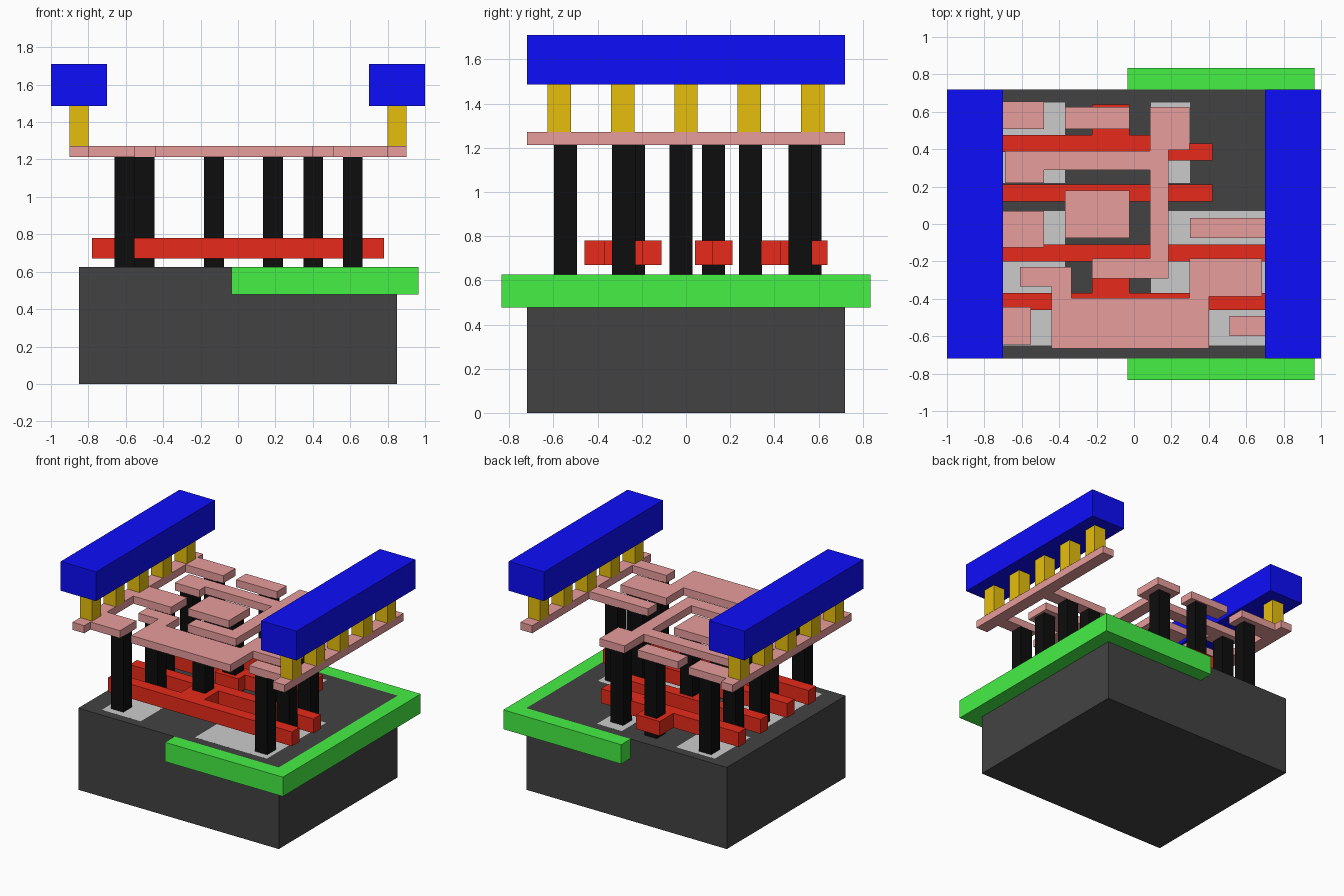
import bpy, bmesh


def material(name, r, g, b):
    m = bpy.data.materials.new(name)
    m.diffuse_color = (r, g, b, 1)
    return m


DARK = material("dark_grey", 0.055, 0.055, 0.055)
LIGHT = material("light_grey", 0.65, 0.65, 0.65)
GREEN = material("green", 0.06, 0.87, 0.06)
RED = material("red", 0.80, 0.023, 0.01)
BLACK = material("black", 0.004, 0.004, 0.004)
PINK = material("pink", 0.80, 0.34, 0.33)
YELLOW = material("yellow", 0.80, 0.52, 0.004)
BLUE = material("blue", 0.004, 0.004, 0.95)


def plate(name, outline, z0, z1, mat):
    """Extrude a flat outline from z0 up to z1."""
    bm = bmesh.new()
    face = bm.faces.new([bm.verts.new((x, y, z0)) for x, y in outline])
    new = bmesh.ops.extrude_face_region(bm, geom=[face])["geom"]
    top = [v for v in new if isinstance(v, bmesh.types.BMVert)]
    bmesh.ops.translate(bm, verts=top, vec=(0, 0, z1 - z0))
    bmesh.ops.recalc_face_normals(bm, faces=bm.faces)
    mesh = bpy.data.meshes.new(name)
    bm.to_mesh(mesh)
    bm.free()
    mesh.materials.append(mat)
    ob = bpy.data.objects.new(name, mesh)
    bpy.context.collection.objects.link(ob)
    return ob


def box(name, x0, x1, y0, y1, z0, z1, mat):
    return plate(name, [(x0, y0), (x1, y0), (x1, y1), (x0, y1)], z0, z1, mat)


TOP = 0.626            # substrate surface
GATE = (0.67, 0.78)    # red layer
WIRE = (1.213, 1.271)  # pink layer
CAP = 1.486            # underside of the blue bars

# Substrate with pale doped areas level with its surface
box("substrate", -0.85, 0.85, -0.72, 0.72, 0, TOP, DARK)
for i, (x0, x1, y0, y1) in enumerate([(-0.70, -0.37, -0.65, 0.07), (0.09, 0.70, -0.65, 0.07),
                                      (-0.70, -0.37, 0.22, 0.65), (0.09, 0.30, 0.22, 0.65)]):
    box(f"doped_area_{i + 1}", x0, x1, y0, y1, TOP - 0.03, TOP + 0.0001, LIGHT)

# Well wrapped round the right half of the substrate
plate("well_band", [(-0.035, -0.835), (0.965, -0.835), (0.965, 0.835), (-0.035, 0.835),
                    (-0.035, 0.72), (0.85, 0.72), (0.85, -0.72), (-0.035, -0.72)],
      0.478, TOP, GREEN)

# Red gate strips
plate("gate_front_pair", [(-0.78, -0.46), (0.78, -0.46), (0.78, -0.37), (-0.025, -0.37),
                          (-0.025, -0.2), (0.78, -0.2), (0.78, -0.11), (-0.78, -0.11),
                          (-0.78, -0.2), (-0.225, -0.2), (-0.225, -0.37), (-0.78, -0.37)],
      *GATE, RED)
plate("gate_middle", [(-0.78, 0.12), (-0.225, 0.12), (-0.225, 0.04), (-0.025, 0.04),
                      (-0.025, 0.12), (0.42, 0.12), (0.42, 0.21), (-0.78, 0.21)],
      *GATE, RED)
plate("gate_back", [(-0.78, 0.385), (0.09, 0.385), (0.09, 0.34), (0.42, 0.34), (0.42, 0.43),
                    (0.18, 0.43), (0.18, 0.475), (-0.025, 0.475), (-0.025, 0.64),
                    (-0.225, 0.64), (-0.225, 0.475), (-0.78, 0.475)],
      *GATE, RED)

# Black contact posts
posts = [(-0.607, -0.545), (0.613, -0.545), (-0.5, -0.282), (-0.128, -0.238), (0.613, -0.282),
         (0.613, -0.022), (0.402, -0.022), (-0.607, -0.022), (-0.607, 0.292), (-0.128, 0.125),
         (-0.59, 0.56), (0.187, 0.517), (-0.128, 0.56)]
for i, (x, y) in enumerate(posts):
    box(f"contact_post_{i + 1}", x - 0.0525, x + 0.0525, y - 0.0525, y + 0.0525, TOP, WIRE[0], BLACK)

# Pink wiring: side rails with branches
plate("left_rail", [(-0.9, -0.72), (-0.8, -0.72), (-0.8, -0.645), (-0.55, -0.645),
                    (-0.55, -0.445), (-0.8, -0.445), (-0.8, -0.125), (-0.48, -0.125),
                    (-0.48, 0.07), (-0.8, 0.07), (-0.8, 0.507), (-0.48, 0.507),
                    (-0.48, 0.655), (-0.8, 0.655), (-0.8, 0.72), (-0.9, 0.72)],
      *WIRE, PINK)
plate("right_rail", [(0.9, -0.72), (0.9, 0.72), (0.8, 0.72), (0.8, 0.031), (0.3, 0.031),
                     (0.3, -0.075), (0.8, -0.075), (0.8, -0.492), (0.51, -0.492),
                     (0.51, -0.598), (0.8, -0.598), (0.8, -0.72)],
      *WIRE, PINK)

# Pink wiring: separate pads and tracks
box("back_pad", -0.37, -0.025, 0.507, 0.625, *WIRE, PINK)
box("middle_pad", -0.37, -0.025, -0.075, 0.18, *WIRE, PINK)
plate("branching_track", [(-0.225, -0.291), (0.185, -0.291), (0.185, 0.395), (0.297, 0.395),
                          (0.297, 0.625), (0.085, 0.625), (0.085, 0.39), (-0.69, 0.39),
                          (-0.69, 0.22), (-0.48, 0.22), (-0.48, 0.288), (0.085, 0.288),
                          (0.085, -0.185), (-0.225, -0.185)],
      *WIRE, PINK)
plate("front_track", [(-0.44, -0.665), (0.4, -0.665), (0.4, -0.387), (0.685, -0.387),
                      (0.685, -0.185), (0.297, -0.185), (0.297, -0.395), (-0.335, -0.395),
                      (-0.335, -0.229), (-0.61, -0.229), (-0.61, -0.335), (-0.44, -0.335)],
      *WIRE, PINK)

# Yellow vias and blue power bars on both sides
for side, s in (("left", -1), ("right", 1)):
    x = 0.85 * s
    for i in range(5):
        y = (i - 2) * 0.287
        box(f"{side}_via_{i + 1}", x - 0.052, x + 0.052, y - 0.053, y + 0.053, WIRE[1], CAP, YELLOW)
    box(f"{side}_power_bar", x - 0.15, x + 0.15, -0.72, 0.72, CAP, 1.71, BLUE)
